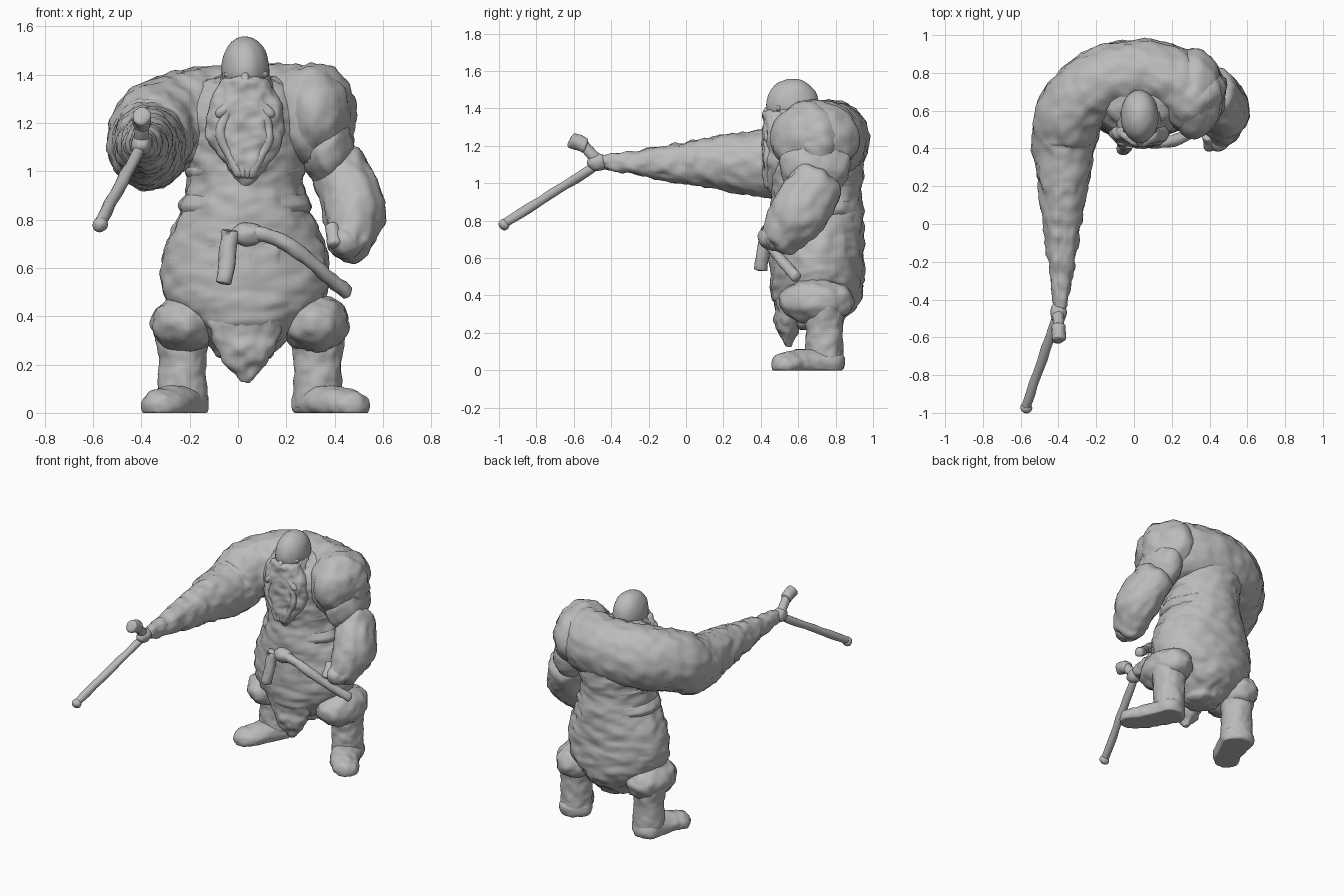
import bpy, bmesh, math
from mathutils import Vector, noise

cube = bpy.data.objects.get("Cube")
if cube:
    bpy.data.objects.remove(cube)

clay = bpy.data.materials.new("grey_clay")
clay.use_nodes = True
GREY = (.5, .5, .5, 1)
clay.diffuse_color = GREY
clay.node_tree.nodes["Principled BSDF"].inputs["Base Color"].default_value = GREY

SIDEWAYS = Vector((1, 0, 0))
UPWARD = Vector((0, 0, 1))
SLANTED = Vector((.8, .3, .5))
MIDDLE = .03  # the body's centre line


def spline(points, steps=8):
    """Catmull-Rom through rows of x, y, z and two radii."""
    rows = [Vector(point) for point in points]
    rows = [rows[0] * 2 - rows[1]] + rows + [rows[-1] * 2 - rows[-2]]
    result = []
    for before, start, end, after in zip(rows, rows[1:], rows[2:], rows[3:]):
        for step in range(steps):
            t = step / steps
            slope_in, slope_out = (end - before) / 2, (after - start) / 2
            ease = t * t * (3 - 2 * t)
            result.append(start.lerp(end, ease) + slope_in * t * (1 - t) ** 2
                          - slope_out * t * t * (1 - t))
    return result + [rows[-2]]


def finish(name, bm, bump, scale=17):
    """Give the surface a hand-worked unevenness and make the object."""
    bmesh.ops.recalc_face_normals(bm, faces=bm.faces)
    bm.normal_update()
    for vert in bm.verts:
        rough = noise.noise(vert.co * scale) + noise.noise(vert.co * scale * 2) / 2
        vert.co += vert.normal * bump * rough
        vert.co.z = max(vert.co.z, 0)
    for face in bm.faces:
        face.smooth = True
    mesh = bpy.data.meshes.new(name)
    bm.to_mesh(mesh)
    bm.free()
    mesh.materials.append(clay)
    bpy.context.collection.objects.link(bpy.data.objects.new(name, mesh))


def loft(name, points, axis, cap, bump, sides=56):
    """Loft ellipses along a path; the first radius lies along axis. Ends are domed."""
    rows = spline(points)
    centres = [Vector(row[:3]) for row in rows]
    rings = []
    for i, row in enumerate(rows):
        ahead, behind = centres[min(i + 1, len(rows) - 1)], centres[max(i - 1, 0)]
        rings.append((centres[i], (ahead - behind).normalized(), row[3], row[4]))

    def dome(ring, direction):
        centre, along, wide, deep = ring
        reach = along * min(wide, deep) * cap * direction
        angles = [math.pi / 2 * k / 6 for k in range(1, 6)]
        return [(centre + reach * math.sin(angle), along, wide * math.cos(angle), deep * math.cos(angle))
                for angle in angles]

    rings = dome(rings[0], -1)[::-1] + rings + dome(rings[-1], 1)
    bm = bmesh.new()
    loops = []
    for centre, along, wide, deep in rings:
        side = (axis - along * axis.dot(along)).normalized()
        other = along.cross(side)
        turns = [math.tau * k / sides for k in range(sides)]
        loops.append([bm.verts.new(centre + side * wide * math.cos(turn) + other * deep * math.sin(turn))
                      for turn in turns])
    for low, high in zip(loops, loops[1:]):
        for k in range(sides):
            n = (k + 1) % sides
            bm.faces.new((low[k], low[n], high[n], high[k]))
    bm.faces.new(loops[0])
    bm.faces.new(loops[-1])
    finish(name, bm, bump)


def column(name, bottom, top, widths, depth, x=MIDDLE, y=.7, lean=0, cap=.3, bump=.014):
    """Upright form with evenly spaced half-widths, never deeper than depth."""
    rows = []
    for i, width in enumerate(widths):
        t = i / (len(widths) - 1)
        rows.append((x, y + lean * t, bottom + (top - bottom) * t, width, min(width, depth)))
    loft(name, rows, SIDEWAYS, cap, bump)


def limb(name, points, axis, flat=1, cap=.6, bump=.012):
    """Path of x, y, z and radius; flat widens the section across the axis."""
    loft(name, [(x, y, z, radius, radius * flat) for x, y, z, radius in points], axis, cap, bump)


def rod(name, points, radius, cap=.5):
    loft(name, [(*point, radius, radius) for point in points], SLANTED, cap, bump=.008, sides=16)


def blob(name, centre, radii, bump=.006):
    bm = bmesh.new()
    bmesh.ops.create_icosphere(bm, subdivisions=4, radius=1)
    for vert in bm.verts:
        vert.co = [c + v * r for c, v, r in zip(centre, vert.co, radii)]
    finish(name, bm, bump)


# Torso with wide hips, belt and belly fold
column("torso", bottom=.25, top=1.35, depth=.25,
       widths=(.12, .22, .32, .35, .34, .31, .26, .24, .25, .26, .28, .2))
column("belt", bottom=.82, top=.9, widths=(.26, .28, .25), depth=.24, cap=.05, bump=.01)
column("belly_fold", bottom=.95, top=1.05, widths=(.22, .25, .22), depth=.24, cap=.05, bump=.01)

# Right arm tapers straight forward from an arc around the upper back
ARM_STEPS, ARC_STEPS, WRIST, SHOULDER = 5, 7, -.43, .45
arm = []
for i in range(ARM_STEPS):
    t = i / ARM_STEPS
    arm.append((-.39 + .02 * t, WRIST + (SHOULDER - WRIST) * t, 1.11, .04 + .15 * t))
for i in range(ARC_STEPS):
    turn = math.radians(145) * i / (ARC_STEPS - 1)
    rise = math.sin(min(turn, math.pi / 2)) ** .7
    x, y = .02 - .39 * math.cos(turn), SHOULDER + .34 * math.sin(turn)
    arm.append((x, y, 1.11 + .12 * rise, .19 + .02 * rise))
limb("shoulders_and_right_arm", arm, UPWARD, flat=.9, bump=.014)
blob("right_fist", (-.4, -.47, 1.11), (.045, .06, .045))

# Left arm hanging with a bent forearm
blob("left_shoulder", (.32, .69, 1.24), (.15, .24, .2), bump=.014)
blob("left_upper_arm", (.37, .69, 1.1), (.11, .19, .17), bump=.012)
limb("left_forearm", [(.42, .7, 1, .12), (.48, .6, .84, .13), (.46, .5, .7, .09)], SIDEWAYS, flat=1.2)
blob("left_fist", (.45, .47, .71), (.08, .08, .07), bump=.01)
rod("left_thumb", [(.39, .46, .77), (.4, .41, .7)], radius=.03)

# Head, hair and face
blob("head", (MIDDLE, .57, 1.42), (.1, .14, .14), bump=.003)
column("hair", bottom=1.25, top=1.38, widths=(.16, .14, .11), depth=.13, y=.57)
blob("nose", (MIDDLE, .44, 1.37), (.02, .03, .04))
for side in (-1, 1):
    rod("eyebrow", [(MIDDLE + side * .02, .45, 1.41), (MIDDLE + side * .08, .5, 1.4)], radius=.014)
    blob("cheek", (MIDDLE + side * .05, .48, 1.36), (.04, .03, .03))
    rod("moustache", [(MIDDLE + side * .01, .44, 1.33), (MIDDLE + side * .09, .44, 1.25)], radius=.025, cap=1.5)

# Beard with shallow locks meeting near the tip
column("beard", bottom=.94, top=1.37, widths=(.03, .09, .15, .16, .15, .1), depth=.08, y=.49)
for spread in (-1, -.4, .3, 1):
    rod("beard_lock", [(MIDDLE + spread * reach, .435, height)
                       for reach, height in ((.06, 1.27), (.1, 1.15), (.03, 1))], radius=.02, cap=1.5)

# Hanging front cloth ending in a point
column("loincloth", bottom=.13, top=.7, widths=(.02, .11, .15, .18, .2, .18), depth=.06, y=.55, lean=-.04)

# Legs with bulging breeches and boots turned outwards
for side, label, splay in ((-1, "right", .02), (1, "left", .07)):
    def outward(distance):
        return .05 + side * distance

    blob(label + "_breeches", (outward(.27), .7, .37), (.14, .2, .12), bump=.014)
    column(label + "_shin", bottom=.03, top=.34, widths=(.1, .1, .1, .12), depth=.11,
           x=outward(.28), y=.74, bump=.008)
    boot = [(.27, .77, .04, .08), (.32 + splay / 2, .6, .04, .07), (.36 + splay, .52, .03, .06)]
    limb(label + "_boot", [(outward(d), y, z, r) for d, y, z, r in boot], UPWARD, flat=1.3, cap=.9, bump=.008)

# Hammer held in the right hand
rod("held_hammer_handle", [(-.4, -.47, 1.1), (-.57, -.96, .79)], radius=.025)
blob("held_hammer_pommel", (-.57, -.97, .78), (.03, .03, .03))
rod("held_hammer_neck", [(-.4, -.46, 1.1), (-.4, -.55, 1.21)], radius=.03)
rod("held_hammer_head", [(-.4, -.61, 1.23), (-.4, -.54, 1.2)], radius=.04, cap=.3)

# Hammer tucked in the belt
rod("belt_hammer_handle", [(.02, .45, .75), (.14, .43, .73), (.28, .47, .64), (.45, .59, .5)], radius=.03)
rod("belt_hammer_head", [(-.06, .4, .54), (-.03, .43, .75)], radius=.035, cap=.2)
blob("belt_hammer_joint", (.04, .45, .74), (.07, .05, .05))
